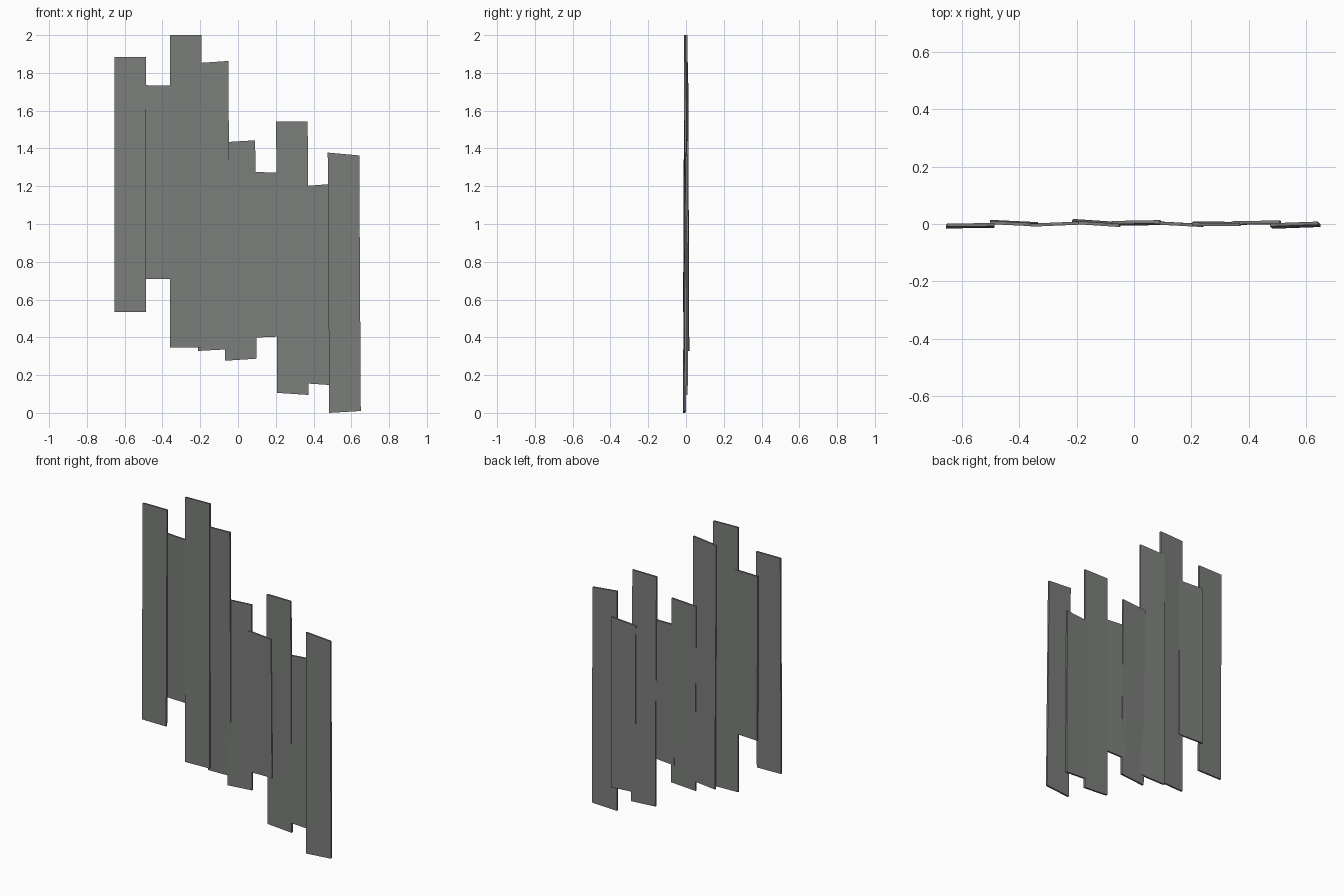
import bpy, bmesh

WIDTH = 0.167      # plank width
THICK = 0.011      # plank thickness

grey = bpy.data.materials.new("weathered grey")
grey.diffuse_color = (0.20, 0.21, 0.20, 1)

# left x at top, left x at bottom, top z left/right, bottom z left/right,
# centre y at left edge / right edge, lean (top goes back when positive)
PLANKS = [
    (-0.653, -0.655, 1.885, 1.885, 0.535, 0.533, -0.007, -0.005, 0.003),
    (-0.502, -0.502, 1.735, 1.732, 0.710, 0.710, 0.007, -0.001, -0.002),
    (-0.361, -0.361, 2.000, 2.000, 0.345, 0.345, -0.004, 0.003, 0.000),
    (-0.217, -0.212, 1.852, 1.863, 0.328, 0.337, 0.009, -0.002, -0.003),
    (-0.076, -0.069, 1.433, 1.443, 0.276, 0.287, 0.002, 0.005, 0.003),
    (0.069, 0.075, 1.277, 1.270, 0.398, 0.405, 0.004, -0.005, 0.000),
    (0.202, 0.207, 1.542, 1.542, 0.106, 0.095, 0.001, 0.000, -0.002),
    (0.341, 0.345, 1.200, 1.213, 0.157, 0.146, 0.003, 0.006, 0.001),
    (0.475, 0.483, 1.378, 1.363, 0.000, 0.010, -0.007, -0.001, 0.004),
]


def make_plank(i, xt, xb, ztl, ztr, zbl, zbr, yl, yr, lean):
    """Box whose corners are moved to give hand-cut ends and a slight twist."""
    bm = bmesh.new()
    bmesh.ops.create_cube(bm, size=1)
    for v in bm.verts:
        right, top, back = v.co.x > 0, v.co.z > 0, v.co.y > 0
        x = (xt if top else xb) + (WIDTH if right else 0)
        y = (yr if right else yl) + (lean if top else -lean)
        y += THICK / 2 if back else -THICK / 2
        z = (ztr if right else ztl) if top else (zbr if right else zbl)
        v.co = (x, y, z)
    mesh = bpy.data.meshes.new(f"plank_{i}")
    bm.to_mesh(mesh)
    bm.free()
    mesh.materials.append(grey)
    bpy.context.collection.objects.link(bpy.data.objects.new(f"plank_{i}", mesh))


# row of overlapping planks
for i, p in enumerate(PLANKS, 1):
    make_plank(i, *p)
